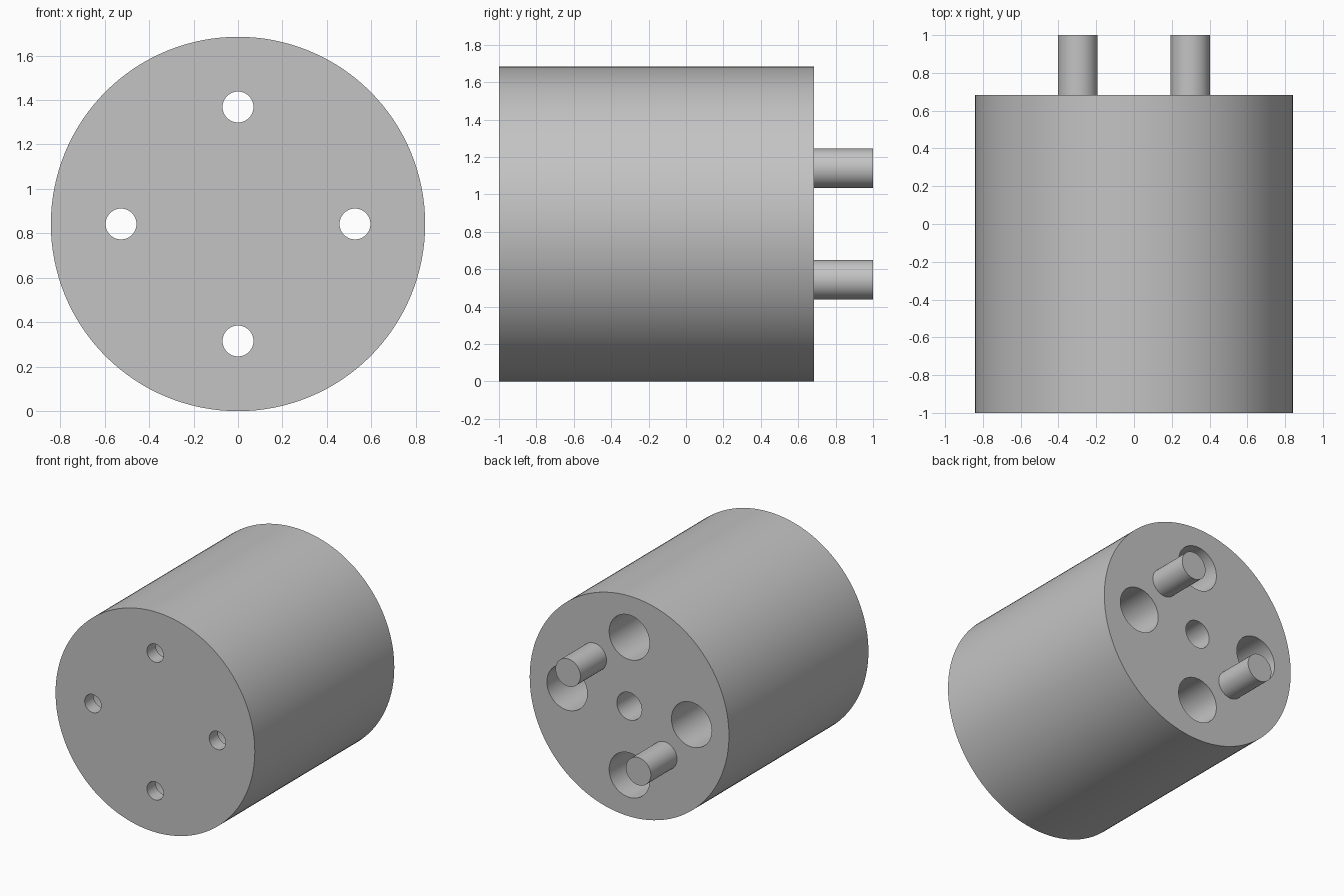
import bpy
import math

cube = bpy.data.objects.get("Cube")
if cube:
    bpy.data.objects.remove(cube, do_unlink=True)

U = 2 / 19                     # design unit: body radius 8, body length 16, pins 3
CENTRE_Z = 8 * U
FRONT, BACK, TIP = -1.0, -1.0 + 16 * U, 1.0
FLOOR = FRONT + U              # bottom of the wide bores

grey = bpy.data.materials.new("plain grey")
grey.use_nodes = True
grey.diffuse_color = (0.55, 0.55, 0.55, 1)
grey.node_tree.nodes["Principled BSDF"].inputs["Base Color"].default_value = (0.55, 0.55, 0.55, 1)


def rod(name, radius, y0, y1, x=0, z=0, sides=64):
    """Cylinder along y, offset from the body axis in design units."""
    bpy.ops.mesh.primitive_cylinder_add(
        vertices=sides, radius=radius * U, depth=y1 - y0,
        location=(x * U, (y0 + y1) / 2, CENTRE_Z + z * U),
        rotation=(math.pi / 2, 0, 0))
    obj = bpy.context.object
    obj.name = name
    obj.data.materials.append(grey)
    bpy.ops.object.transform_apply(location=True, rotation=True, scale=True)
    return obj


def smooth(obj):
    bpy.ops.object.select_all(action="DESELECT")
    obj.select_set(True)
    bpy.context.view_layer.objects.active = obj
    bpy.ops.object.shade_smooth_by_angle(angle=math.radians(30))


def cut(target, cutter):
    bpy.ops.object.select_all(action="DESELECT")
    target.select_set(True)
    bpy.context.view_layer.objects.active = target
    mod = target.modifiers.new("bore", "BOOLEAN")
    mod.operation = "DIFFERENCE"
    mod.solver = "EXACT"
    mod.object = cutter
    bpy.ops.object.modifier_apply(modifier=mod.name)
    bpy.data.objects.remove(cutter, do_unlink=True)


# Main cylinder
body = rod("body", 8, FRONT, BACK, sides=128)

# Four wide bores from the back, each ending in a narrow through hole
for x, z in ((5, 0), (-5, 0), (0, 5), (0, -5)):
    cut(body, rod("wide_bore", 1.62, FLOOR, BACK + U, x, z))
    cut(body, rod("screw_hole", 0.66, FRONT - U, FLOOR + U, x, z, 48))

# Blind hole on the axis
cut(body, rod("centre_bore", 1, FLOOR, BACK + U))
smooth(body)

# Two diagonal pins on the back face
offset = 4 * math.sin(math.pi / 4)
for side, name in ((1, "upper_pin"), (-1, "lower_pin")):
    smooth(rod(name, 1, BACK - 0.01, TIP, side * offset, side * offset))
